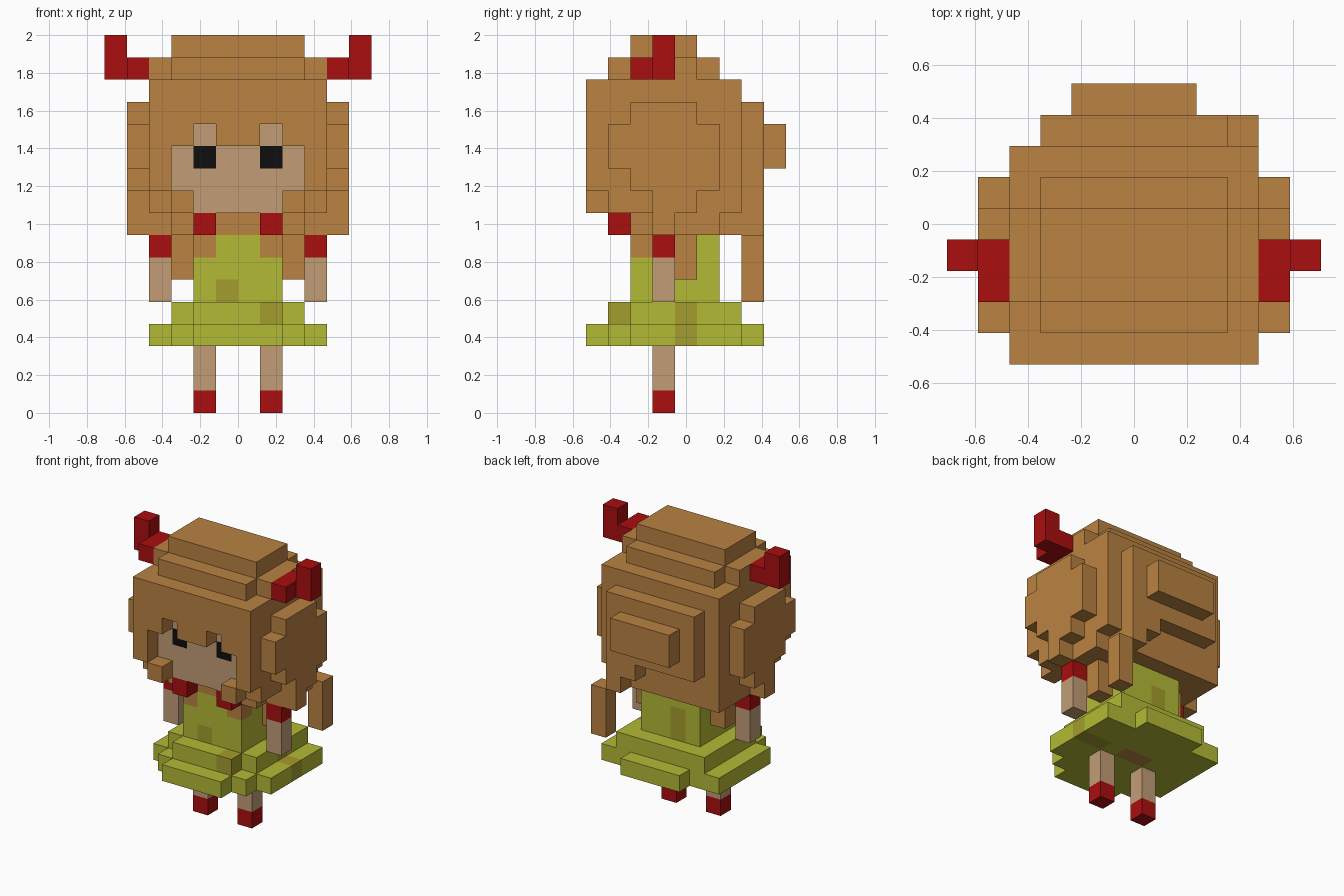
import bpy, bmesh
from mathutils import Vector

if "Cube" in bpy.data.objects:
    bpy.data.objects.remove(bpy.data.objects["Cube"], do_unlink=True)

U = 2 / 17          # edge of one block
Y_MID = 4.5         # block depth coordinate that sits on y = 0


def linear(c):
    c /= 255
    return c / 12.92 if c <= 0.04045 else ((c + 0.055) / 1.055) ** 2.4


def material(name, rgb):
    col = [linear(c) for c in rgb] + [1]
    m = bpy.data.materials.new(name)
    m.diffuse_color = col
    m.use_nodes = True
    bsdf = m.node_tree.nodes["Principled BSDF"]
    bsdf.inputs["Base Color"].default_value = col
    bsdf.inputs["Roughness"].default_value = 0.9
    return m


MATS = {
    "hair": material("hair brown", (186, 130, 66)),
    "skin": material("skin tan", (194, 158, 118)),
    "dress": material("dress green", (180, 186, 53)),
    "patch": material("patch olive", (164, 156, 46)),
    "red": material("ribbon red", (170, 14, 15)),
    "black": material("eye black", (14, 14, 14)),
}

cells = {}          # block position -> (part, colour)


def fill(part, colour, x, y, z, mirror=False):
    """Fill a box of blocks; each range is (start, end)."""
    for i in range(*x):
        for j in range(*y):
            for k in range(*z):
                cells[i, j, k] = (part, colour)
                if mirror:
                    other = part.replace("left", "right")
                    cells[-1 - i, j, k] = (other, colour)


# --- hair: crown, skull and stepped lower edge
fill("hair", "hair", (-3, 3), (2, 5), (16, 17))
fill("hair", "hair", (-3, 3), (1, 6), (15, 16))
fill("hair", "hair", (-4, 4), (2, 5), (15, 16))
fill("hair", "hair", (-4, 4), (0, 7), (12, 15))
fill("hair", "hair", (-4, 4), (1, 7), (9, 12))
fill("hair", "hair", (3, 4), (0, 1), (10, 12), True)
fill("hair", "hair", (2, 3), (0, 1), (9, 10), True)
fill("hair", "hair", (-3, 3), (2, 7), (8, 9))
fill("hair", "hair", (-4, 4), (3, 6), (8, 9))
fill("hair", "hair", (-4, -3), (6, 7), (8, 9))

# rounded side puffs
for y, z in [((2, 5), (13, 14)), ((1, 6), (11, 13)), ((2, 6), (10, 11)),
             ((3, 5), (9, 10)), ((3, 4), (8, 9))]:
    fill("hair", "hair", (4, 5), y, z, True)

# back slab, knob and single hanging lock
fill("hair", "hair", (-3, 3), (7, 8), (10, 14))
fill("hair", "hair", (-2, 2), (8, 9), (11, 13))
fill("hair", "hair", (2, 3), (7, 8), (8, 10))
fill("hair", "hair", (1, 2), (7, 8), (9, 10))
fill("hair", "hair", (3, 4), (7, 8), (5, 8))

# --- face with eyes, set back under the fringe
fill("face", "skin", (-3, 3), (1, 2), (10, 12))
fill("face", "skin", (-2, 2), (1, 2), (9, 10))
fill("face", "skin", (1, 2), (1, 2), (12, 13), True)
fill("face", "black", (1, 2), (1, 2), (11, 12), True)
for notch in (1, -2):
    del cells[notch, 0, 12]

# --- horns and ribbons
fill("left_horn", "red", (4, 5), (2, 4), (15, 16), True)
fill("left_horn", "red", (5, 6), (3, 4), (15, 17), True)
fill("left_ribbon", "red", (1, 2), (1, 2), (8, 9), True)

# --- dress: bodice and two stepped skirt tiers
fill("dress", "dress", (-2, 2), (2, 6), (5, 8))
fill("dress", "dress", (-2, 2), (1, 2), (4, 5))
fill("dress", "dress", (-3, 3), (2, 7), (4, 5))
fill("dress", "dress", (-2, 2), (0, 8), (3, 4))
fill("dress", "dress", (-3, 3), (1, 7), (3, 4))
fill("dress", "dress", (-4, 4), (2, 7), (3, 4))

# cloth patches and brown underside spot
fill("dress", "patch", (-1, 0), (2, 3), (5, 6))
fill("dress", "patch", (1, 2), (1, 2), (4, 5))
fill("dress", "patch", (2, 3), (4, 5), (4, 5))
fill("dress", "patch", (2, 4), (4, 5), (3, 4))
fill("dress", "patch", (-1, 0), (5, 6), (5, 7))
fill("dress", "hair", (-1, 1), (4, 5), (3, 4))

# front strands and shoulder strands over the bodice
fill("left_front_strand", "hair", (1, 2), (2, 3), (7, 8), True)
fill("left_side_strand", "hair", (2, 3), (4, 5), (6, 8), True)

# --- limbs
fill("left_arm", "skin", (3, 4), (3, 4), (5, 7), True)
fill("left_sleeve", "red", (3, 4), (3, 4), (7, 8), True)
fill("left_leg", "skin", (1, 2), (3, 4), (1, 3), True)
fill("left_shoe", "red", (1, 2), (3, 4), (0, 1), True)


def build(part):
    """Skin the outer faces of a part's blocks and merge flat areas."""
    own = {p: c for p, (n, c) in cells.items() if n == part}
    colours = sorted(set(own.values()))
    bm = bmesh.new()
    for pos, colour in own.items():
        for axis in range(3):
            for side in (0, 1):
                near = list(pos)
                near[axis] += 2 * side - 1
                if tuple(near) in cells:
                    continue
                a, b = (axis + 1) % 3, (axis + 2) % 3
                verts = []
                for da, db in ((0, 0), (1, 0), (1, 1), (0, 1)):
                    v = Vector(pos)
                    v[axis] += side
                    v[a] += da
                    v[b] += db
                    v.y -= Y_MID
                    verts.append(bm.verts.new(v * U))
                face = bm.faces.new(verts if side else verts[::-1])
                face.material_index = colours.index(colour)
    bmesh.ops.remove_doubles(bm, verts=bm.verts, dist=1e-4)
    bmesh.ops.dissolve_limit(bm, angle_limit=0.01, verts=bm.verts,
                             edges=bm.edges, delimit={'MATERIAL'})
    mesh = bpy.data.meshes.new(part)
    bm.to_mesh(mesh)
    bm.free()
    for c in colours:
        mesh.materials.append(MATS[c])
    bpy.context.collection.objects.link(bpy.data.objects.new(part, mesh))


for part in sorted({n for n, _ in cells.values()}):
    build(part)
